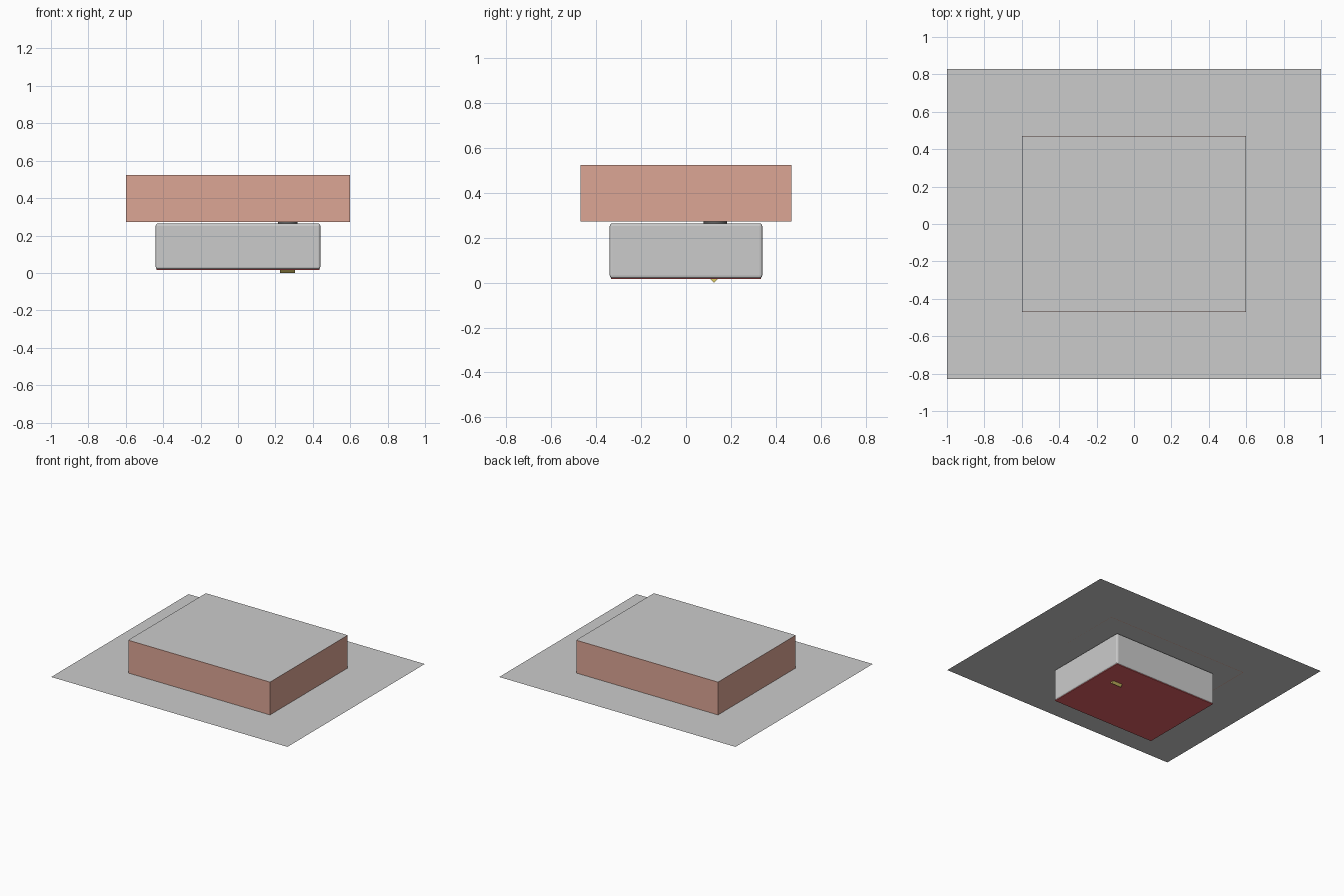
import bpy, math

if "Cube" in bpy.data.objects:
    bpy.data.objects.remove(bpy.data.objects["Cube"])


def paint(ob, name, rgb):
    mat = bpy.data.materials.get(name) or bpy.data.materials.new(name)
    mat.diffuse_color = (*rgb, 1)
    mat.use_nodes = True
    mat.node_tree.nodes["Principled BSDF"].inputs["Base Color"].default_value = mat.diffuse_color
    ob.data.materials.append(mat)


def mesh(name, verts, faces):
    me = bpy.data.meshes.new(name)
    me.from_pydata(verts, [], faces)
    ob = bpy.data.objects.new(name, me)
    bpy.context.collection.objects.link(ob)
    return ob


def sheet(name, x, y, z):
    return mesh(name, [(-x, -y, z), (x, -y, z), (x, y, z), (-x, y, z)], [(0, 1, 2, 3)])


def box(name, x0, x1, y0, y1, z0, z1):
    bpy.ops.mesh.primitive_cube_add(size=1, location=((x0 + x1) / 2, (y0 + y1) / 2, (z0 + z1) / 2))
    ob = bpy.context.object
    ob.name = name
    ob.scale = (x1 - x0, y1 - y0, z1 - z0)
    bpy.ops.object.transform_apply(location=False, rotation=False)
    return ob


BROWN, RED, YELLOW, DARK = (0.72, 0.38, 0.3), (0.75, 0.12, 0.13), (0.75, 0.62, 0.15), (0.12, 0.12, 0.12)

# Large horizontal slab and the lid of the upper block
sheet("wide_sheet", 1.0, 0.83, 0.273)
sheet("upper_lid", 0.6, 0.468, 0.525)

# Four thin brown walls of the upper block
T = 0.004
for s, side in ((-1, "a"), (1, "b")):
    x = sorted((s * 0.6, s * (0.6 - T)))
    y = sorted((s * 0.47, s * (0.47 - T)))
    paint(box("end_wall_" + side, *x, -0.466, 0.466, 0.273, 0.524), "brown", BROWN)
    paint(box("long_wall_" + side, -0.6, 0.6, *y, 0.273, 0.524), "brown", BROWN)

# Lower case with softened edges
case = box("lower_case", -0.44, 0.44, -0.34, 0.34, 0.02, 0.264)
bevel = case.modifiers.new("soft_edges", "BEVEL")
bevel.width = 0.012
bevel.segments = 3

# Red panel under the case
paint(box("bottom_panel", -0.435, 0.435, -0.335, 0.335, 0.016, 0.021), "red", RED)

# Dark disc between case and sheet
bpy.ops.mesh.primitive_cylinder_add(vertices=32, radius=0.052, depth=0.011, location=(0.265, 0.13, 0.268))
disc = bpy.context.object
disc.name = "spacer_disc"
bpy.ops.object.shade_smooth_by_angle(angle=math.radians(30))
paint(disc, "dark", DARK)

# Small yellow wedge pointing down
profile = [(0.108, 0.016), (0.142, 0.016), (0.125, 0.0)]
verts = [(x, y, z) for x in (0.225, 0.305) for y, z in profile]
wedge = mesh("small_wedge", verts, [(0, 1, 2), (5, 4, 3), (0, 3, 4, 1), (1, 4, 5, 2), (2, 5, 3, 0)])
paint(wedge, "yellow", YELLOW)
